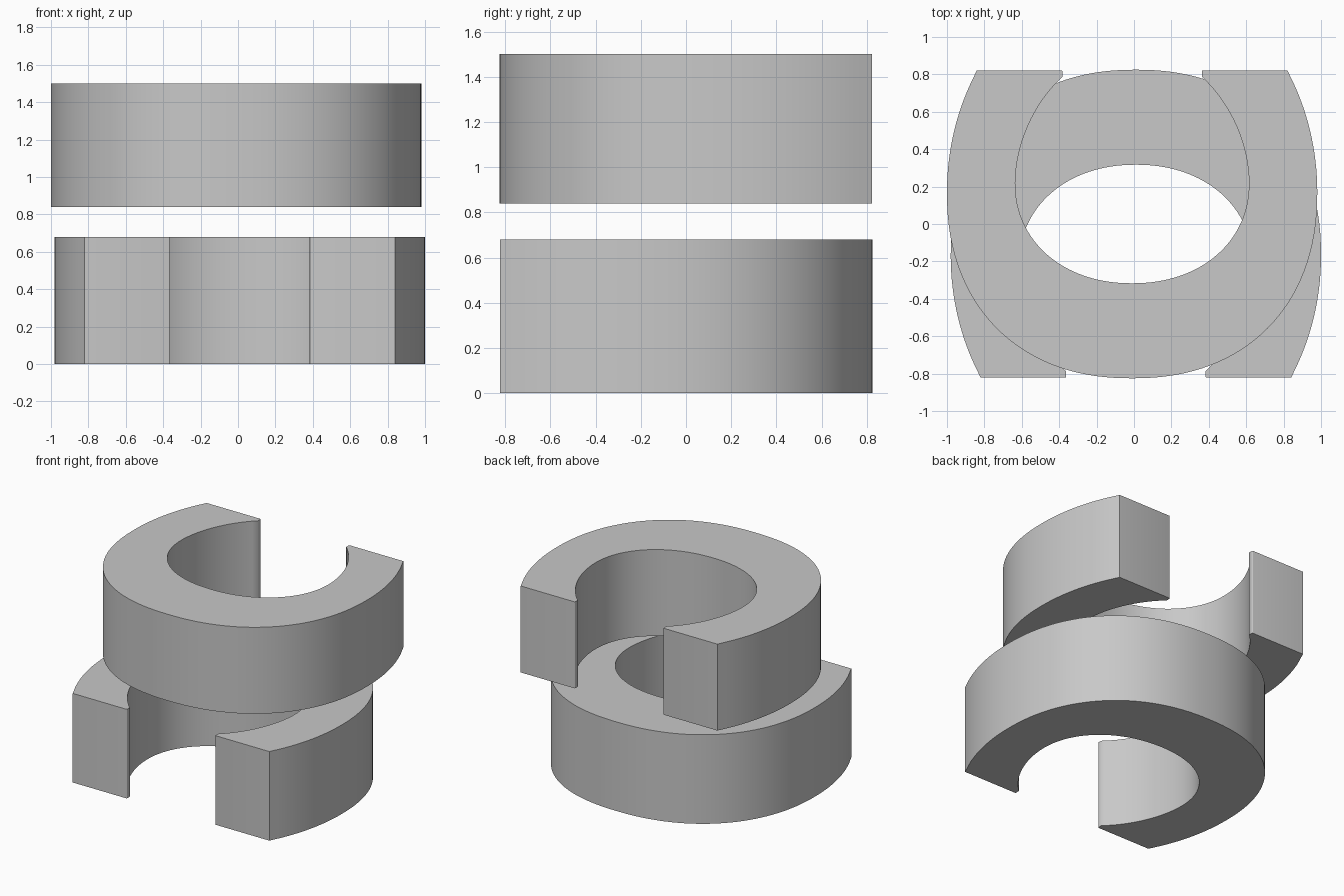
import bpy, bmesh, math

if "Cube" in bpy.data.objects:
    bpy.data.objects.remove(bpy.data.objects["Cube"])

grey = bpy.data.materials.new("plain grey")
grey.diffuse_color = (0.58, 0.58, 0.58, 1)
grey.use_nodes = True
grey.node_tree.nodes["Principled BSDF"].inputs["Base Color"].default_value = grey.diffuse_color
STEPS = 32


def egg_arc(cy, a, b_closed, b_open, x_end, p_closed, p_open):
    """Right half of an egg outline (two superellipse halves), closed bottom up to x_end."""
    pts = []
    for i in range(STEPS + 1):
        t = math.pi / 2 * i / STEPS
        pts.append((a * math.sin(t) ** (2 / p_closed),
                    cy - b_closed * max(0, math.cos(t)) ** (2 / p_closed)))
    last = math.acos((x_end / a) ** (p_open / 2))
    for i in range(1, 17):
        t = last * i / 16
        pts.append((a * math.cos(t) ** (2 / p_open), cy + b_open * math.sin(t) ** (2 / p_open)))
    pts[STEPS] = (a, cy)
    return pts


def c_ring(name, z0, z1, direction):
    # half profile: outer wall, flat end, slightly rounded lip, inner wall
    outer = egg_arc(0.17, 0.99, 0.995, 1.19, 0.83, 2.22, 2.0)
    inner = egg_arc(0.22, 0.625, 0.537, 0.73, 0.373, 2.12, 1.88)
    outer[-1] = (0.83, 0.822)
    r = 0.006
    lip = [(0.373 + r - r * math.sin(t), 0.822 - r + r * math.cos(t))
           for t in (0, math.pi / 6, math.pi / 3, math.pi / 2)]
    right = outer + lip + inner[::-1]
    n = len(right)

    bm = bmesh.new()
    for side in (1, -1):
        low, high = [[bm.verts.new((direction * (side * x - 0.01), direction * y, z))
                      for x, y in right] for z in (z0, z1)]
        bm.faces.new(low)
        bm.faces.new(high)
        for i in range(n - 1):
            bm.faces.new((low[i], low[i + 1], high[i + 1], high[i]))
    # weld the mirrored halves along the middle
    bmesh.ops.remove_doubles(bm, verts=bm.verts, dist=1e-5)
    bmesh.ops.recalc_face_normals(bm, faces=bm.faces)
    mesh = bpy.data.meshes.new(name)
    bm.to_mesh(mesh)
    bm.free()
    mesh.materials.append(grey)
    ob = bpy.data.objects.new(name, mesh)
    bpy.context.collection.objects.link(ob)
    bpy.ops.object.select_all(action='DESELECT')
    ob.select_set(True)
    bpy.context.view_layer.objects.active = ob
    bpy.ops.object.shade_smooth_by_angle(angle=math.radians(52))


# lower ring opens to the front, upper ring opens to the back
c_ring("lower_open_ring", 0.0, 0.68, -1)
c_ring("upper_open_ring", 0.84, 1.5, 1)
